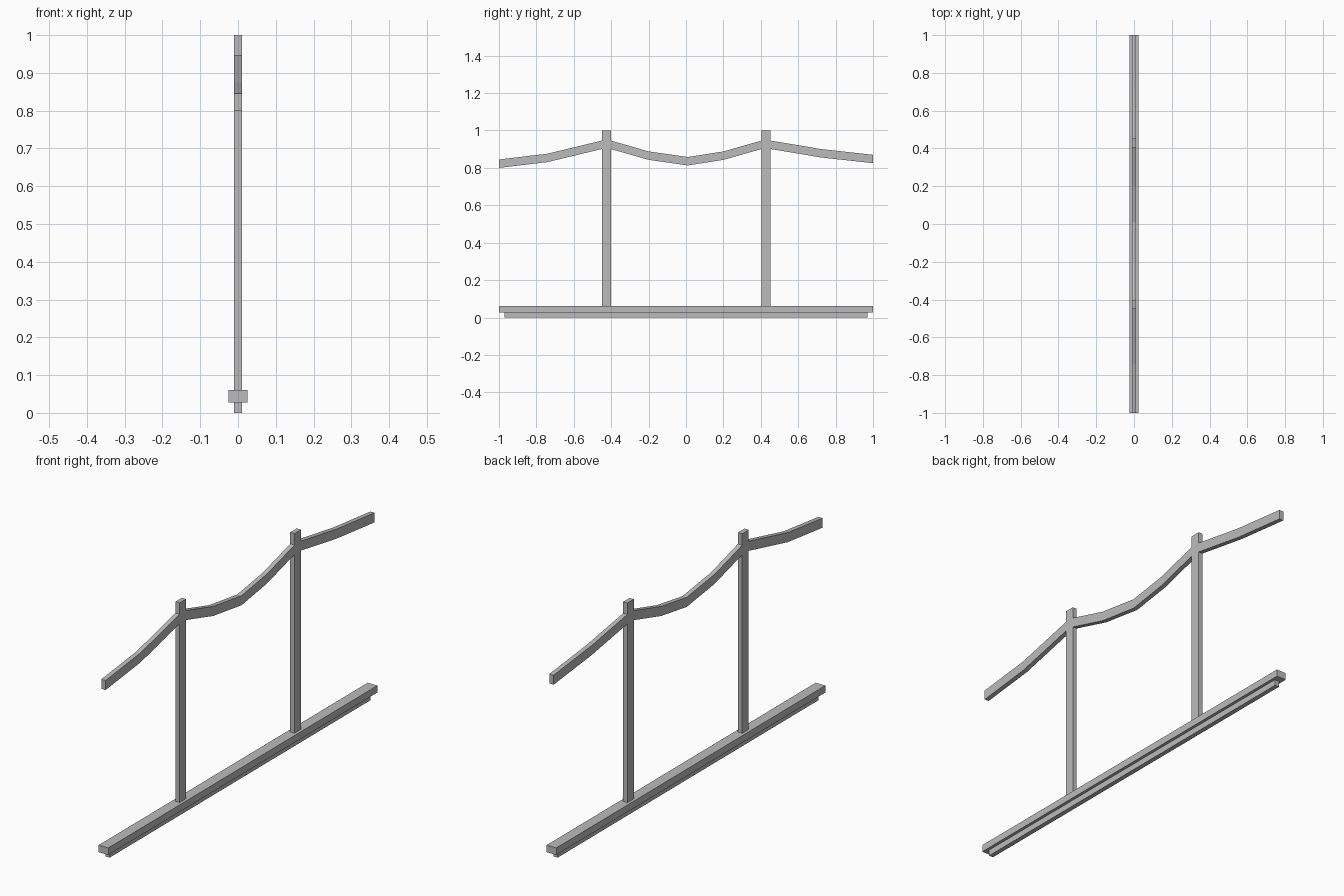
import bpy
import bmesh

cube = bpy.data.objects.get("Cube")
if cube:
    bpy.data.objects.remove(cube)

grey = bpy.data.materials.new("plain_grey")
grey.use_nodes = True
colour = (0.5, 0.5, 0.5, 1)
grey.diffuse_color = colour
grey.node_tree.nodes["Principled BSDF"].inputs["Base Color"].default_value = colour


def extrude_profile(name, outline, half_width):
    """Extrude a (y, z) outline along x, centred on x = 0."""
    bm = bmesh.new()
    face = bm.faces.new([bm.verts.new((-half_width, y, z)) for y, z in outline])
    extruded = bmesh.ops.extrude_face_region(bm, geom=[face])["geom"]
    moved = [v for v in extruded if isinstance(v, bmesh.types.BMVert)]
    bmesh.ops.translate(bm, vec=(2 * half_width, 0, 0), verts=moved)
    bmesh.ops.recalc_face_normals(bm, faces=bm.faces)
    mesh = bpy.data.meshes.new(name)
    bm.to_mesh(mesh)
    bm.free()
    mesh.materials.append(grey)
    obj = bpy.data.objects.new(name, mesh)
    bpy.context.collection.objects.link(obj)
    return obj


def block(name, y0, y1, z0, z1, half_width):
    return extrude_profile(name, [(y0, z0), (y1, z0), (y1, z1), (y0, z1)], half_width)


def rail(name, top_line):
    """Bent bar of constant upright depth under a top line."""
    depth = 0.045
    under = [(y, z - depth) for y, z in reversed(top_line)]
    return extrude_profile(name, top_line + under, THIN)


THIN, WIDE = 0.011, 0.025

# Base beam with a narrower runner underneath
block("bottom_runner", -0.97, 0.97, 0, 0.028, THIN)
block("base_beam", -1, 1, 0.028, 0.061, WIDE)

# Upright posts
block("front_post", -0.45, -0.402, 0.061, 1, THIN)
block("back_post", 0.404, 0.452, 0.061, 1, THIN)

# Sagging handrail in three spans between the posts
rail("front_rail", [(-1, 0.845), (-0.74, 0.876), (-0.45, 0.946)])
rail("middle_rail", [(-0.402, 0.946), (-0.2, 0.888), (0.01, 0.858),
                     (0.2, 0.888), (0.404, 0.946)])
rail("back_rail", [(0.452, 0.946), (0.72, 0.901), (1, 0.87)])
